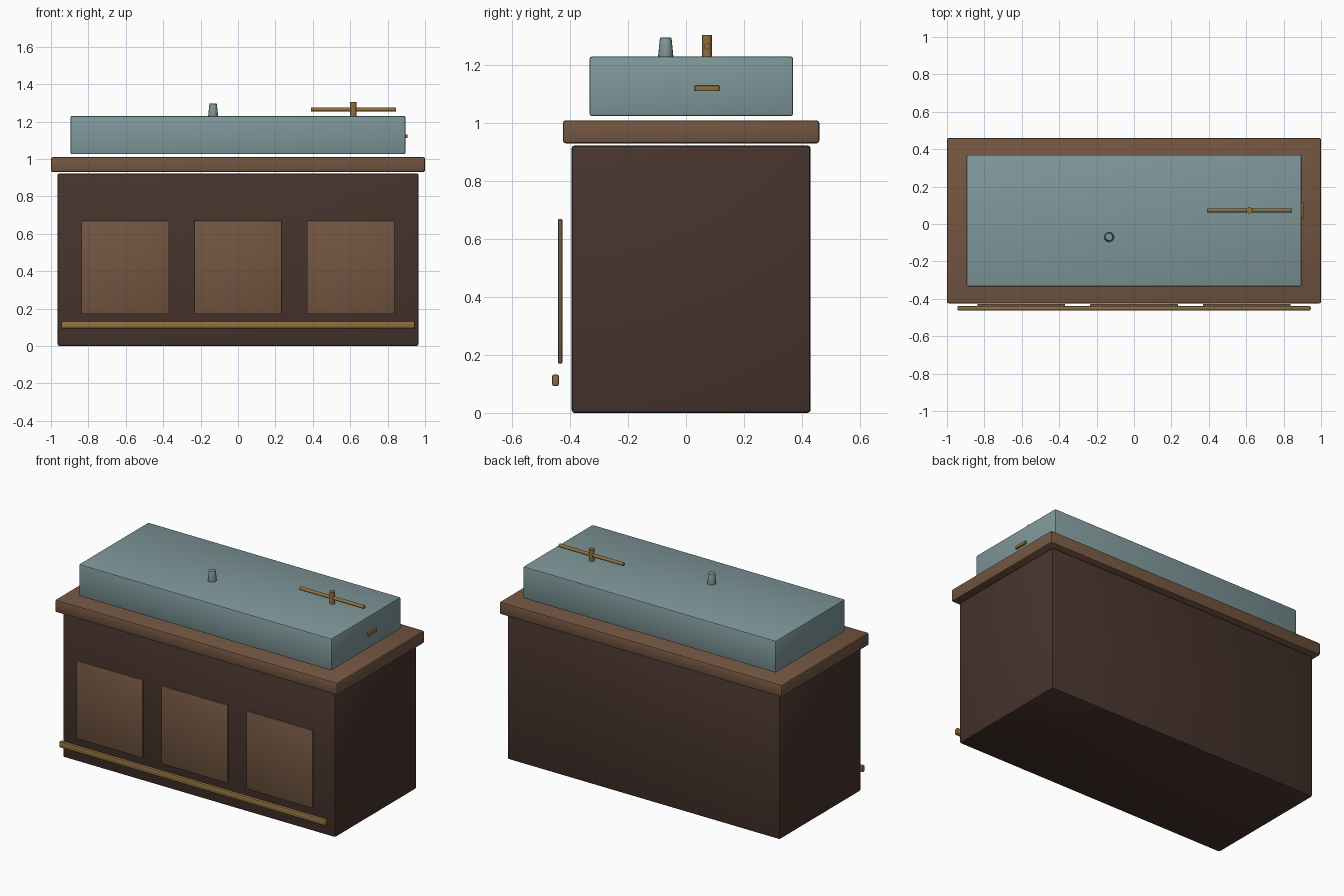
import bpy
import math

cube = bpy.data.objects.get("Cube")
if cube:
    bpy.data.objects.remove(cube, do_unlink=True)


def material(name, rgb):
    mat = bpy.data.materials.new(name)
    mat.use_nodes = True
    mat.diffuse_color = (*rgb, 1)
    mat.node_tree.nodes["Principled BSDF"].inputs["Base Color"].default_value = (*rgb, 1)
    return mat


dark_wood = material("dark wood", (0.063, 0.034, 0.026))
warm_wood = material("warm wood", (0.171, 0.093, 0.053))
grey_teal = material("grey teal", (0.212, 0.310, 0.323))
brass = material("brass", (0.275, 0.162, 0.051))


def finish(obj, name, mat, bevel):
    """Name, colour and soften the edges of a new part."""
    obj.name = name
    obj.data.materials.append(mat)
    bpy.ops.object.transform_apply(location=False, rotation=True, scale=True)
    if bevel:
        mod = obj.modifiers.new("Soft edges", "BEVEL")
        mod.width = bevel
        mod.segments = 2
        mod.limit_method = "ANGLE"
        bpy.ops.object.modifier_apply(modifier=mod.name)
    bpy.ops.object.shade_smooth_by_angle(angle=math.radians(35))
    return obj


def box(name, low, high, mat, bevel):
    centre = [(a + b) / 2 for a, b in zip(low, high)]
    bpy.ops.mesh.primitive_cube_add(size=1, location=centre)
    obj = bpy.context.object
    obj.scale = [b - a for a, b in zip(low, high)]
    return finish(obj, name, mat, bevel)


def rod(name, centre, bottom, top, length, mat, turn=(0, 0, 0), sides=16, bevel=0):
    bpy.ops.mesh.primitive_cone_add(vertices=sides, radius1=bottom, radius2=top,
                                    depth=length, location=centre, rotation=turn)
    return finish(bpy.context.object, name, mat, bevel)


# Cabinet, overhanging top and raised case
box("cabinet_body", (-0.965, -0.395, 0), (0.965, 0.43, 0.923), dark_wood, 0.01)
box("cabinet_top", (-1, -0.425, 0.93), (1, 0.46, 1.01), warm_wood, 0.01)
box("upper_case", (-0.895, -0.333, 1.025), (0.895, 0.37, 1.23), grey_teal, 0.008)

# Three front panels
for label, x in (("right", -0.603), ("centre", 0), ("left", 0.603)):
    box(f"front_panel_{label}", (x - 0.235, -0.442, 0.17), (x + 0.235, -0.427, 0.67),
        warm_wood, 0.005)

# Foot rail
box("foot_rail", (-0.945, -0.463, 0.092), (0.945, -0.438, 0.133), brass, 0.009)

# Crossbar on its post, with a tapered knob beside it
rod("bar_post", (0.617, 0.073, 1.265), 0.017, 0.017, 0.08, brass)
rod("cross_bar", (0.617, 0.073, 1.265), 0.011, 0.011, 0.456, brass, (0, math.pi / 2, 0))
rod("tapered_knob", (-0.133, -0.07, 1.26), 0.027, 0.02, 0.07, grey_teal, bevel=0.002)

# Small pull on the left end of the case
box("side_pull", (0.892, 0.03, 1.111), (0.906, 0.115, 1.13), brass, 0.003)
